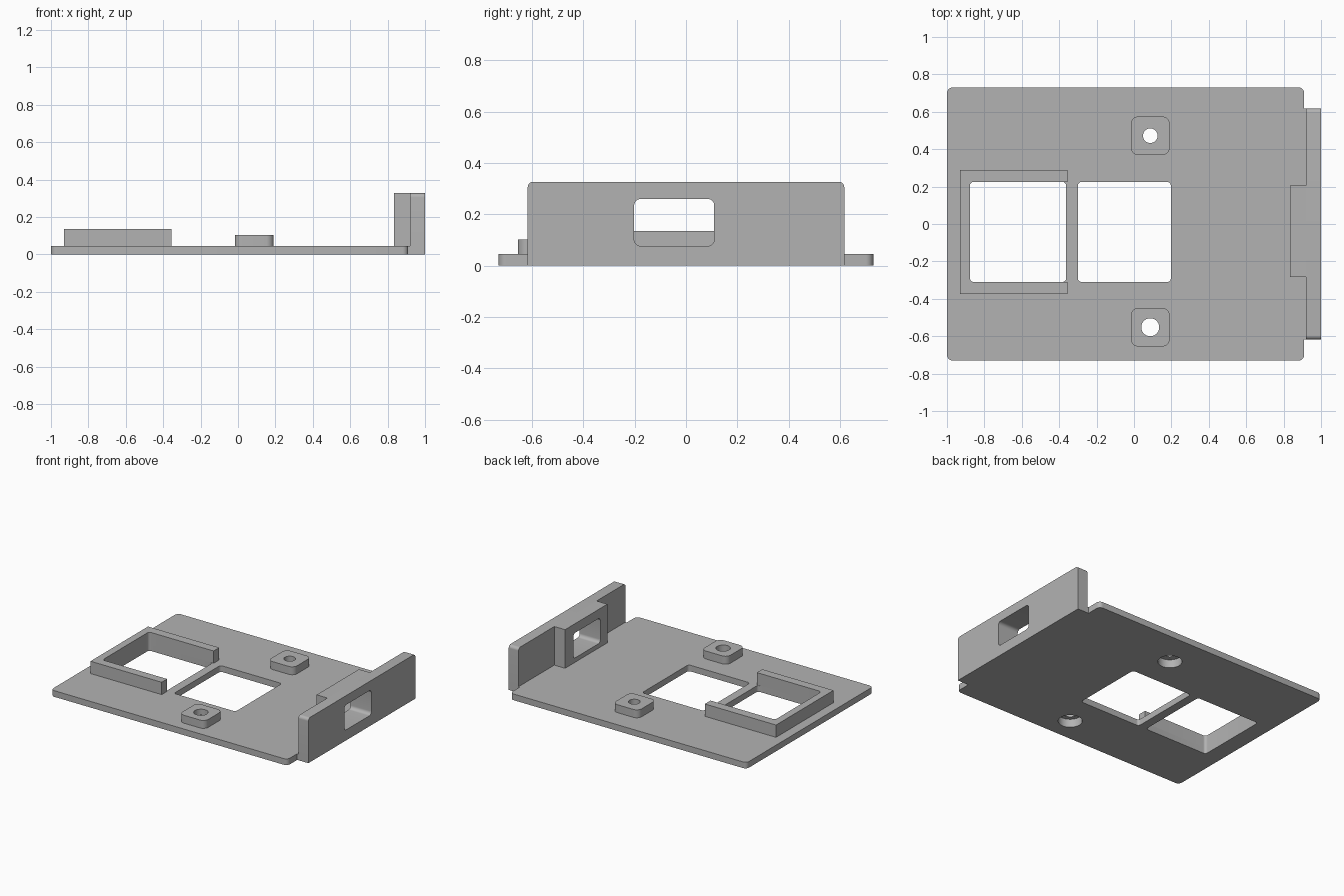
import bpy, bmesh
from math import sin, cos, pi, radians
from mathutils import Matrix

old = bpy.data.objects.get("Cube")
if old:
    bpy.data.objects.remove(old, do_unlink=True)

GREY = (0.45, 0.45, 0.45, 1)
mat = bpy.data.materials.new("plain grey")
mat.use_nodes = True
mat.diffuse_color = GREY
mat.node_tree.nodes["Principled BSDF"].inputs["Base Color"].default_value = GREY

# Turns a prism so its profile lies in y, z and it extends along x
ALONG_X = Matrix(((0, 0, 1, 0), (1, 0, 0, 0), (0, 1, 0, 0), (0, 0, 0, 1)))


def rounded(u0, u1, v0, v1, radii):
    """Rectangle outline; radii run from the low corner anticlockwise."""
    pts = []
    corners = [(u0, v0, 1, 1), (u1, v0, -1, 1), (u1, v1, -1, -1), (u0, v1, 1, -1)]
    for i, ((u, v, su, sv), r) in enumerate(zip(corners, radii)):
        steps = 8 if r else 0
        for k in range(steps + 1):
            a = pi + (i + k / max(steps, 1)) * pi / 2
            pts.append((u + r * (su + cos(a)), v + r * (sv + sin(a))) if r else (u, v))
    return pts


def circle(x, y, r, n=40):
    return [(x + r * cos(2 * pi * k / n), y + r * sin(2 * pi * k / n)) for k in range(n)]


def prism(name, outline, low, high, matrix=Matrix()):
    bm = bmesh.new()
    face = bm.faces.new([bm.verts.new((u, v, low)) for u, v in outline])
    top = bmesh.ops.extrude_face_region(bm, geom=[face])["geom"]
    bmesh.ops.translate(bm, vec=(0, 0, high - low),
                        verts=[g for g in top if isinstance(g, bmesh.types.BMVert)])
    bmesh.ops.transform(bm, matrix=matrix, verts=bm.verts)
    bmesh.ops.recalc_face_normals(bm, faces=bm.faces)
    mesh = bpy.data.meshes.new(name)
    bm.to_mesh(mesh)
    bm.free()
    mesh.materials.append(mat)
    obj = bpy.data.objects.new(name, mesh)
    bpy.context.collection.objects.link(obj)
    return obj


def cut(obj, *cutters):
    """Subtract the cutters, then discard them."""
    for cutter in cutters:
        cutter.hide_render = True
        mod = obj.modifiers.new("cut", 'BOOLEAN')
        mod.operation, mod.solver, mod.object = 'DIFFERENCE', 'EXACT', cutter
    graph = bpy.context.evaluated_depsgraph_get()
    mesh = bpy.data.meshes.new_from_object(obj.evaluated_get(graph))
    obj.modifiers.clear()
    obj.data = mesh
    for cutter in cutters:
        bpy.data.objects.remove(cutter, do_unlink=True)
    return obj


PLATE, FRAME, BOSS, WALL = 0.045, 0.135, 0.103, 0.327
OPEN_Y = (-0.31, 0.225)
HOLE_X = 0.087
RECESS_R, RECESS_TOP = 0.08, 0.06
parts = []

# Base plate with two square openings and two screw recesses
plate = prism("base_plate", rounded(-1, 0.91, -0.73, 0.73, [0.03] * 4), 0, PLATE)
openings = [prism("opening", rounded(a, b, *OPEN_Y, [0.02] * 4), -1, 1)
            for a, b in ((-0.877, -0.363), (-0.3, 0.197))]
screws = (("front", -0.552, 0.048), ("back", 0.472, 0.039))
recesses = [prism("recess", circle(HOLE_X, y, RECESS_R), -1, 1) for _, y, _ in screws]
parts.append(cut(plate, *openings, *recesses))

# Three-sided raised frame, open towards the centre
frame = prism("raised_frame", rounded(-0.93, -0.355, -0.373, 0.29, [0] * 4), PLATE, FRAME)
parts.append(cut(frame, prism("opening", rounded(-0.877, 0, *OPEN_Y, [0.02, 0, 0, 0.02]), -1, 1)))

# Screw bosses, each with a through hole and a wider recess from below
for side, y, r in screws:
    boss = prism(side + "_screw_boss",
                 rounded(HOLE_X - 0.104, HOLE_X + 0.104, y - 0.103, y + 0.103, [0.04] * 4),
                 PLATE, BOSS)
    parts.append(cut(boss, prism("hole", circle(HOLE_X, y, r), -1, 1),
                     prism("recess", circle(HOLE_X, y, RECESS_R), -1, RECESS_TOP)))

# Upright end wall and its thicker inner block, sharing one window
for name, outline, low, high in (
        ("end_wall", rounded(-0.617, 0.617, 0, WALL, [0, 0, 0.022, 0.022]), 0.92, 1),
        ("window_block", rounded(-0.283, 0.205, PLATE, WALL, [0] * 4), 0.833, 0.92)):
    window = prism("window", rounded(-0.202, 0.11, 0.077, 0.26, [0.025] * 4), 0, 2, ALONG_X)
    parts.append(cut(prism(name, outline, low, high, ALONG_X), window))

# Strip joining the plate to the wall
parts.append(prism("wall_joint", rounded(0.91, 0.92, -0.617, 0.617, [0] * 4), 0, PLATE))

# Smooth the rounded corners and holes, keep edges sharp
bpy.ops.object.select_all(action='DESELECT')
for part in parts:
    part.select_set(True)
bpy.context.view_layer.objects.active = parts[0]
bpy.ops.object.shade_smooth_by_angle(angle=radians(30))
